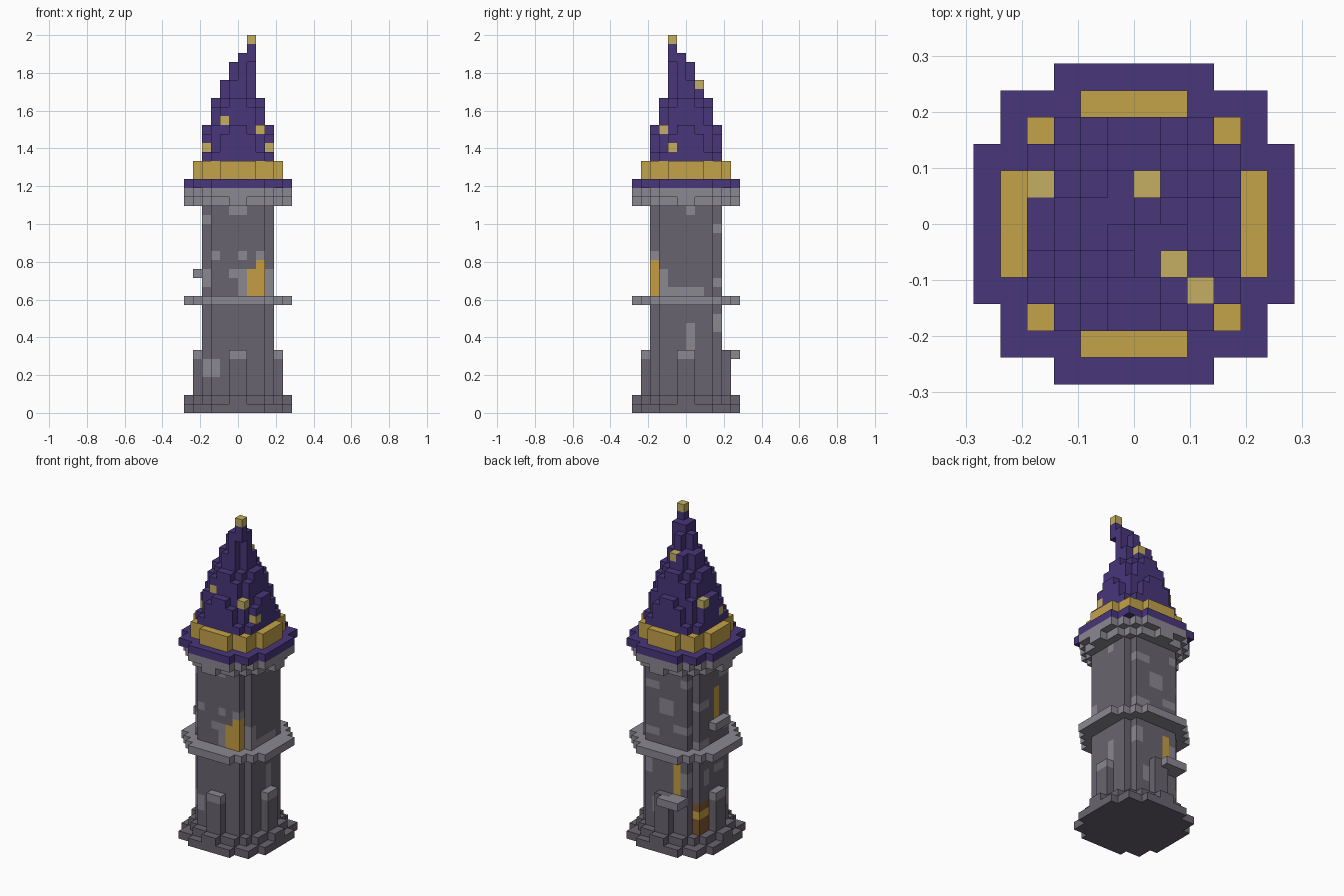
import bpy
import bmesh

UNIT = 1 / 21  # edge of one cube; the tower is 42 cubes tall

cube = bpy.data.objects.get("Cube")
if cube:
    bpy.data.objects.remove(cube, do_unlink=True)


# Materials
def make_material(name, rgb):
    linear = [((c / 255 + 0.055) / 1.055) ** 2.4 for c in rgb]
    mat = bpy.data.materials.new(name)
    mat.use_nodes = True
    mat.diffuse_color = (*linear, 1)
    shader = mat.node_tree.nodes["Principled BSDF"]
    shader.inputs["Base Color"].default_value = (*linear, 1)
    shader.inputs["Roughness"].default_value = 0.9
    return mat


PALETTE = {
    "dark_stone": (104, 100, 110),
    "light_stone": (139, 136, 145),
    "purple_roof": (72, 54, 122),
    "gold_trim": (196, 162, 72),
    "pale_gold": (196, 175, 98),
    "window_glow": (196, 158, 66),
    "door_wood": (126, 88, 48),
}
MATERIALS = {name: make_material(name, rgb) for name, rgb in PALETTE.items()}


# Cells: each part is a set of grid cubes, each with a colour name
def box(x0, x1, y0, y1, z0, z1):
    return [(x, y, z) for x in range(x0, x1) for y in range(y0, y1) for z in range(z0, z1)]


def disc(rows, z0, z1):
    """Stepped disc: rows are the half widths, from the middle row outwards."""
    cells = []
    for i, half in enumerate(rows):
        cells += box(-half, half, i, i + 1, z0, z1)
        cells += box(-half, half, -i - 1, -i, z0, z1)
    return cells


def paint(part, cells, colour):
    for cell in cells:
        if cell in part:
            part[cell] = colour


SIDES = [((1, 0, 0), [(1, 0, 0), (1, 1, 0), (1, 1, 1), (1, 0, 1)]),
         ((-1, 0, 0), [(0, 0, 0), (0, 0, 1), (0, 1, 1), (0, 1, 0)]),
         ((0, 1, 0), [(0, 1, 0), (0, 1, 1), (1, 1, 1), (1, 1, 0)]),
         ((0, -1, 0), [(0, 0, 0), (1, 0, 0), (1, 0, 1), (0, 0, 1)]),
         ((0, 0, 1), [(0, 0, 1), (1, 0, 1), (1, 1, 1), (0, 1, 1)]),
         ((0, 0, -1), [(0, 0, 0), (0, 1, 0), (1, 1, 0), (1, 0, 0)])]


def build(name, part):
    """Make a mesh of the outer faces of the cells."""
    bm = bmesh.new()
    corners = {}
    colours = sorted(set(part.values()))
    for cell, colour in part.items():
        for step, quad in SIDES:
            if tuple(a + b for a, b in zip(cell, step)) in part:
                continue
            verts = []
            for corner in quad:
                key = tuple(a + b for a, b in zip(cell, corner))
                if key not in corners:
                    corners[key] = bm.verts.new([k * UNIT for k in key])
                verts.append(corners[key])
            bm.faces.new(verts).material_index = colours.index(colour)
    mesh = bpy.data.meshes.new(name)
    bm.to_mesh(mesh)
    bm.free()
    for colour in colours:
        mesh.materials.append(MATERIALS[colour])
    bpy.context.collection.objects.link(bpy.data.objects.new(name, mesh))


def solid(name, cells, colour):
    build(name, dict.fromkeys(cells, colour))


WIDE = (6, 6, 6, 5, 5, 3)
RING = (6, 6, 6, 5, 4, 3)
STEP = (6, 5, 5, 4, 3, 1)

# Stone foot
solid("base", disc(WIDE, 0, 1) + disc(STEP, 1, 2), "dark_stone")

# Shaft with buttresses on the four sides
shaft = dict.fromkeys(disc((4, 4, 4, 3), 2, 23) + box(-1, 1, -5, 5, 2, 7)
                      + box(-5, 5, -1, 1, 2, 7), "dark_stone")

# Light stone patches: (start, end, bottom, top) along each wall
FRONT = [(-1, 1, 22, 23), (-4, -2, 17, 18), (-4, -3, 15, 17), (0, 1, 17, 18), (-1, 1, 15, 16),
         (0, 1, 13, 15), (2, 3, 17, 18), (-4, -3, 8, 10), (-3, -2, 4, 6), (-1, 1, 6, 7)]
RIGHT = [(3, 4, 20, 22), (0, 1, 22, 23), (3, 4, 15, 18), (-3, -2, 14, 16), (-3, 2, 13, 14),
         (0, 1, 7, 10), (-1, 1, 6, 7), (3, 4, 10, 12), (3, 4, 2, 4), (3, 4, 5, 6)]
BACK = [(1, 3, 20, 21), (-1, 1, 17, 19), (-3, -1, 15, 16), (1, 3, 14, 15), (2, 3, 9, 11),
        (-3, -2, 8, 10), (-3, -2, 21, 22), (1, 2, 4, 6)]
LEFT = [(-3, -1, 21, 22), (1, 3, 18, 19), (-3, -2, 14, 16), (1, 3, 13, 14), (-2, 0, 9, 10),
        (1, 2, 8, 10), (-3, -2, 4, 6), (-1, 1, 6, 7)]
for a, b, low, high in FRONT:
    paint(shaft, box(a, b, -5, -3, low, high), "light_stone")
for a, b, low, high in RIGHT:
    paint(shaft, box(3, 5, a, b, low, high), "light_stone")
for a, b, low, high in BACK:
    paint(shaft, box(a, b, 3, 5, low, high), "light_stone")
for a, b, low, high in LEFT:
    paint(shaft, box(-5, -3, a, b, low, high), "light_stone")

# Windows and door
paint(shaft, box(1, 3, -4, -3, 13, 16) + box(2, 3, -4, -3, 16, 17), "window_glow")
paint(shaft, box(-2, -1, 3, 4, 7, 11), "window_glow")
paint(shaft, box(-4, -3, -1, 0, 16, 20), "window_glow")
paint(shaft, box(-4, -3, 1, 3, 2, 6), "door_wood")
paint(shaft, box(-4, -3, 1, 3, 4, 5), "window_glow")
build("shaft", shaft)

# Window sills, middle ring and cornice
solid("back_sill", box(-3, 0, 4, 6, 6, 7), "light_stone")
solid("side_sill", box(-5, -4, -2, 1, 15, 16), "light_stone")
solid("middle_ring", disc(RING, 12, 13), "light_stone")
solid("cornice", disc(STEP, 23, 24) + disc(RING, 24, 25), "light_stone")

# Roof brim and gold band
solid("roof_brim", disc(WIDE, 25, 26), "purple_roof")
solid("gold_band", disc((5, 5, 4, 4, 2), 26, 28), "gold_trim")

# Bent roof, leaning towards its tip
roof = dict.fromkeys(
    disc((4, 4, 4, 3), 28, 29) + disc((4, 4, 3, 2), 29, 31) + disc((4, 3, 3, 1), 31, 32)
    + disc((3, 3, 2), 32, 34) + disc((3, 2, 1), 34, 35) + disc((2, 1), 35, 37)
    + box(-1, 2, -1, 0, 37, 39) + box(0, 1, -2, 1, 37, 39)
    + box(0, 2, -2, 0, 39, 40) + box(1, 2, -2, -1, 40, 42), "purple_roof")

# Gold studs on the roof, the last one on the tip
for stud in [(2, -3, 31), (3, -2, 29), (-2, -3, 32), (0, 1, 36),
             (-4, 1, 31), (-4, -2, 29), (1, -2, 41)]:
    roof[stud] = "pale_gold"
build("roof", roof)
